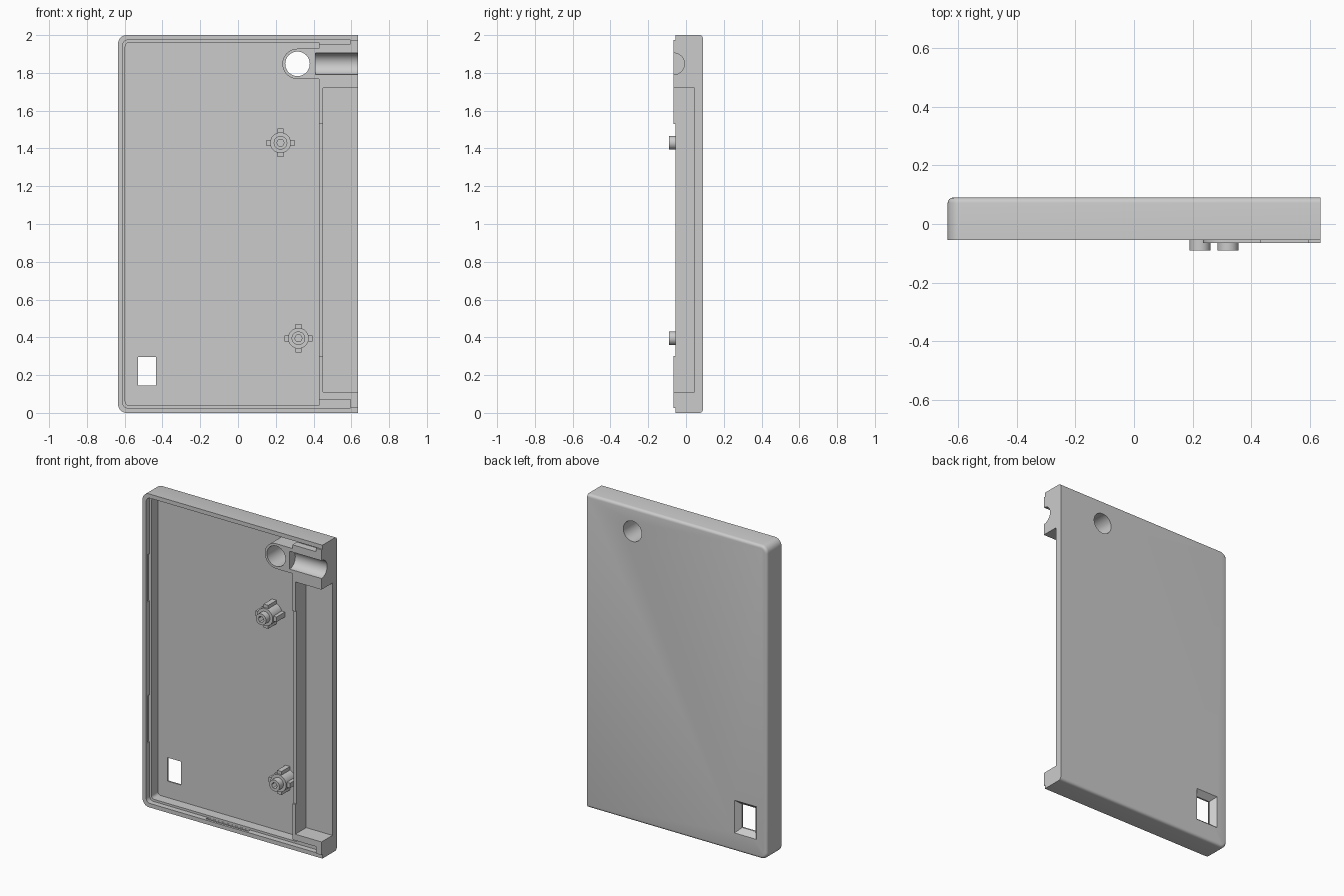
import bpy, bmesh
from math import sin, cos, pi, radians

cube = bpy.data.objects.get("Cube")
if cube:
    bpy.data.objects.remove(cube)

grey = bpy.data.materials.new("plain_grey")
grey.use_nodes = True
grey.diffuse_color = (0.6, 0.6, 0.6, 1)
grey.node_tree.nodes["Principled BSDF"].inputs["Base Color"].default_value = (0.6, 0.6, 0.6, 1)


def circle(x, z, r, n=48, start=0.0, sweep=2 * pi):
    return [(x + r * cos(start + sweep * i / n), z + r * sin(start + sweep * i / n)) for i in range(n)]


def rect(x0, x1, z0, z1):
    return [(x0, z0), (x1, z0), (x1, z1), (x0, z1)]


def round_left(x0, x1, z0, z1, r):
    """Rectangle whose two left corners are rounded."""
    top = [(x0 + r - r * sin(a), z1 - r + r * cos(a)) for a in (pi / 2 * i / 8 for i in range(9))]
    low = [(x, z0 + z1 - z) for x, z in reversed(top)]
    return [(x1, z1)] + top + low + [(x1, z0)]


def prism(name, outline, y0, y1, edge_round=0.0, back_outline=None):
    """Extrude an outline in x, z from y0 to y1, optionally tapering or rounding the back."""
    bm = bmesh.new()
    front = [bm.verts.new((x, y0, z)) for x, z in outline]
    back = [bm.verts.new((x, y1, z)) for x, z in back_outline or outline]
    n = len(front)
    bm.faces.new(front)
    bm.faces.new(back[::-1])
    for i in range(n):
        j = (i + 1) % n
        bm.faces.new((front[j], front[i], back[i], back[j]))
    bmesh.ops.recalc_face_normals(bm, faces=bm.faces)
    if edge_round:
        right = max(x for x, z in outline) - 0.001
        edges = [e for e in bm.edges if all(v.co.y > y1 - 0.001 for v in e.verts)
                 and not all(v.co.x > right for v in e.verts)]
        bmesh.ops.bevel(bm, geom=edges, offset=edge_round, segments=4, profile=0.5, affect='EDGES')
    mesh = bpy.data.meshes.new(name)
    bm.to_mesh(mesh)
    bm.free()
    mesh.materials.append(grey)
    ob = bpy.data.objects.new(name, mesh)
    bpy.context.collection.objects.link(ob)
    return ob


def combine(target, tool, operation):
    mod = target.modifiers.new("combine", 'BOOLEAN')
    mod.operation, mod.solver, mod.object = operation, 'EXACT', tool
    bpy.context.view_layer.objects.active = target
    bpy.ops.object.modifier_apply(modifier=mod.name)
    bpy.data.objects.remove(tool)


def add(target, *args, **kw):
    combine(target, prism("addition", *args, **kw), 'UNION')


def cut(target, *args, **kw):
    combine(target, prism("cutter", *args, **kw), 'DIFFERENCE')


def smooth(ob):
    bpy.ops.object.select_all(action='DESELECT')
    ob.select_set(True)
    bpy.context.view_layer.objects.active = ob
    bpy.ops.object.shade_smooth_by_angle(angle=radians(30))


RIM, RAISED, FLOOR, BACK, OUT = -0.055, -0.065, 0.045, 0.09, -0.2
HX, HZ = 0.315, 1.848   # round hole centre

# Shell with stepped lip and main cavity
case = prism("case_shell", round_left(-0.635, 0.635, 0, 2, 0.045), RIM, BACK, edge_round=0.018)
cut(case, round_left(-0.61, 0.595, 0.026, 1.974, 0.028), OUT, -0.02)
cut(case, round_left(-0.597, 0.43, 0.04, 1.96, 0.02), OUT, FLOOR)

# Raised end blocks, dividing wall and hole boss
add(case, [(0.43, 1.53), (0.45, 1.53), (0.45, 1.72), (0.635, 1.72), (0.635, 1.974),
           (0.595, 1.974), (0.595, 1.952), (0.43, 1.952)], RAISED, 0.06)
add(case, [(0.43, 0.07), (0.595, 0.07), (0.595, 0.026), (0.635, 0.026), (0.635, 0.11),
           (0.45, 0.11), (0.45, 0.3), (0.43, 0.3)], RAISED, 0.06)
add(case, rect(0.43, 0.45, 0.25, 1.6), RIM, 0.06)
boss = circle(HX, HZ, 0.08, 24, pi / 2, pi) + [(HX, HZ - 0.08), (0.44, HZ - 0.08), (0.44, HZ + 0.08)]
add(case, boss, RAISED, 0.06)

# Side recess, round hole and splayed window
cut(case, rect(0.45, 0.8, 0.11, 1.72), OUT, FLOOR)
cut(case, circle(HX, HZ, 0.065), OUT, 0.2)
cut(case, rect(-0.53, -0.435, 0.145, 0.295), OUT, 0.2)
cut(case, rect(-0.53, -0.435, 0.145, 0.295), 0.055, BACK + 0.001,
    back_outline=rect(-0.56, -0.405, 0.115, 0.325))

# Half-round channel through the upper block
channel = prism("channel_cutter", circle(0, 0, 0.057), 0, 0.4)
channel.rotation_euler = (0, 0, -pi / 2)
channel.location = (0.41, RAISED, HZ)
bpy.context.view_layer.update()
combine(case, channel, 'DIFFERENCE')

# Catch slots under the lip
for z0, z1 in ((0.4, 0.7), (1.3, 1.6)):
    cut(case, rect(-0.618, -0.6, z0, z1), -0.04, -0.021)
cut(case, rect(-0.2, 0.1, 0.018, 0.035), -0.04, -0.021)
smooth(case)

# Ribbed mounting posts
for name, x, z in (("upper_post", 0.225, 1.43), ("lower_post", 0.32, 0.395)):
    post = prism(name, circle(x, z, 0.055, 32), -0.05, FLOOR + 0.005)
    add(post, rect(x - 0.075, x + 0.075, z - 0.016, z + 0.016), -0.04, FLOOR + 0.005)
    add(post, rect(x - 0.016, x + 0.016, z - 0.075, z + 0.075), -0.04, FLOOR + 0.005)
    add(post, circle(x, z, 0.036, 32), -0.09, 0)
    cut(post, circle(x, z, 0.02, 6), OUT, 0.0)
    smooth(post)
